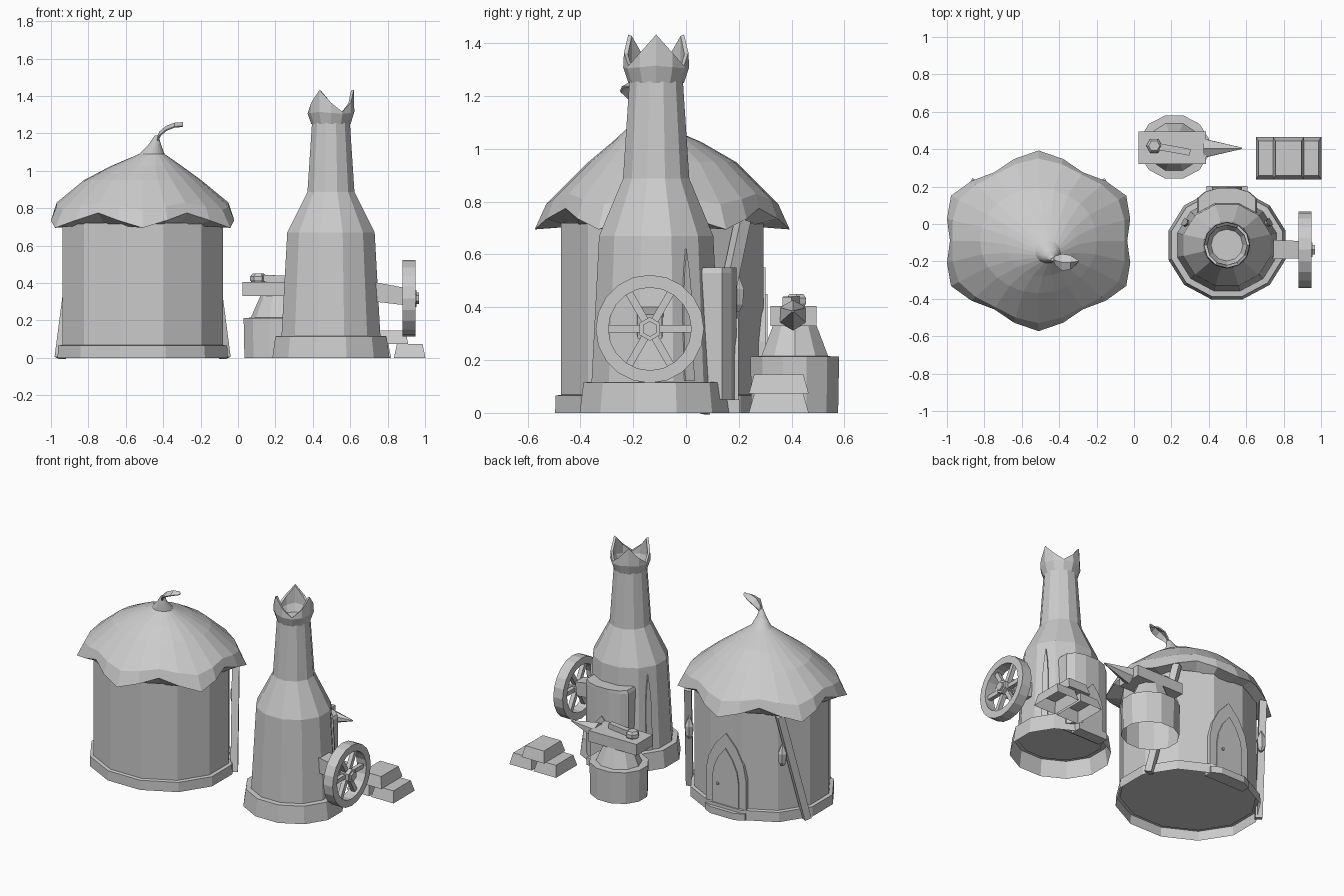
import bpy, bmesh, math
from math import sin, cos, pi, radians
from mathutils import Vector, Matrix

cube = bpy.data.objects.get("Cube")
if cube:
    bpy.data.objects.remove(cube, do_unlink=True)

mat = bpy.data.materials.new("plain_grey")
mat.use_nodes = True
GREY = (0.6, 0.6, 0.6, 1)
mat.diffuse_color = GREY
mat.node_tree.nodes["Principled BSDF"].inputs["Base Color"].default_value = GREY


def finish(name, bm):
    bmesh.ops.recalc_face_normals(bm, faces=bm.faces)
    me = bpy.data.meshes.new(name)
    bm.to_mesh(me)
    bm.free()
    me.materials.append(mat)
    ob = bpy.data.objects.new(name, me)
    bpy.context.collection.objects.link(ob)
    return ob


def ring(center, n, r, z, sx=1.0, turn=0.0):
    """Horizontal ring of points, stretched along x."""
    return [Vector((center[0] + sx * r * cos(turn + 2 * pi * i / n),
                    center[1] + r * sin(turn + 2 * pi * i / n), z)) for i in range(n)]


def loft(name, rings, cap_a=True, cap_b=True, closed=False):
    """Skin a list of equal rings; closed joins the last ring to the first."""
    bm = bmesh.new()
    vs = [[bm.verts.new(p) for p in r] for r in rings]
    pairs = list(zip(vs, vs[1:])) + ([(vs[-1], vs[0])] if closed else [])
    for a, b in pairs:
        for i in range(len(a)):
            j = (i + 1) % len(a)
            bm.faces.new((a[i], a[j], b[j], b[i]))
    if cap_a and not closed:
        bm.faces.new(vs[0])
    if cap_b and not closed:
        bm.faces.new(vs[-1])
    return finish(name, bm)


def box(name, lo, hi, taper=1.0, bottom=True):
    """Box from corner to corner, with its top shrunk by taper."""
    c = [(lo[k] + hi[k]) / 2 for k in range(2)]
    rings = []
    for z, s in ((lo[2], 1), (hi[2], taper)):
        hx, hy = (hi[0] - lo[0]) / 2 * s, (hi[1] - lo[1]) / 2 * s
        rings.append([Vector((c[0] + a * hx, c[1] + b * hy, z))
                      for a, b in ((-1, -1), (1, -1), (1, 1), (-1, 1))])
    return loft(name, rings, cap_a=bottom)


def beam(name, a, b, wa, wb=None, n=4):
    """Straight bar between two points, optionally tapered."""
    a, b = Vector(a), Vector(b)
    wb = wa if wb is None else wb
    q = (b - a).to_track_quat('Z', 'Y')
    rings = [[p + q @ Vector((w * cos(t), w * sin(t), 0))
              for t in (2 * pi * (i + 0.5) / n for i in range(n))]
             for p, w in ((a, wa), (b, wb))]
    return loft(name, rings)


def arch(name, center, angle, half, base, spring, top, depth, lean=0.0):
    """Pointed arch slab standing upright and facing the given angle."""
    side = [(half * x, spring + (top - spring) * z)
            for x, z in ((1, 0), (0.87, 0.35), (0.52, 0.7))]
    prof = [(half, base)] + side + [(0, top)] + [(-x, z) for x, z in reversed(side)] + [(-half, base)]
    m = Matrix.Translation(center) @ Matrix.Rotation(angle, 4, 'Z')
    rings = [[m @ Vector((d - lean * z, x, z)) for x, z in prof] for d in (-0.04, depth)]
    return loft(name, rings)


# ---------- round hut ----------
HUT, SX, T = (-0.51, -0.09), 1.12, radians(15)
loft("hut_wall", [ring(HUT, 12, 0.397, z, SX, T) for z in (0.06, 0.72)], cap_b=False)
loft("hut_footing", [ring(HUT, 12, r, z, SX, T) for r, z in
                     ((0.42, 0), (0.418, 0.065), (0.39, 0.07))], cap_a=False, cap_b=False)


# scalloped roof: six drooping points, with the peak pulled to one side
def roof_ring(r, z, dx=0, dy=0, scallop=0.0):
    pts = []
    for i in range(24):
        t = 2 * pi * i / 24
        k = 0.5 - 0.5 * cos(6 * (t - pi / 2))
        rr = r - 0.06 * scallop * k
        pts.append(Vector((HUT[0] + dx + SX * rr * cos(t), HUT[1] + dy + rr * sin(t),
                           z + 0.08 * scallop * k)))
    return pts


loft("hut_roof", [roof_ring(0.36, 0.705), roof_ring(0.483, 0.695, scallop=1),
                  roof_ring(0.44, 0.79, scallop=0.5), roof_ring(0.28, 0.95),
                  roof_ring(0.17, 1.025, 0.02, -0.02), roof_ring(0.06, 1.09, 0.05, -0.06),
                  roof_ring(0.03, 1.14, 0.065, -0.085), roof_ring(0.008, 1.19, 0.075, -0.1)])

# curled leaf on the roof peak
bm = bmesh.new()
rows = []
for p, w in (((-0.435, -0.19, 1.18), 0.008), ((-0.42, -0.195, 1.21), 0.025),
             ((-0.385, -0.205, 1.24), 0.045), ((-0.34, -0.205, 1.257), 0.038),
             ((-0.295, -0.2, 1.26), 0.004)):
    rows.append([bm.verts.new(Vector(p) + Vector((0, s * w, -0.02 * abs(s)))) for s in (-1, 0, 1)])
for a, b in zip(rows, rows[1:]):
    for i in range(2):
        bm.faces.new((a[i], b[i], b[i + 1], a[i + 1]))
leaf = finish("roof_leaf", bm)
leaf.modifiers.new("thickness", 'SOLIDIFY').thickness = 0.008

# arched door, knob and step at the back
door_spot = (HUT[0], HUT[1] + 0.383, 0)
arch("door_frame", door_spot, pi / 2, 0.15, 0.03, 0.27, 0.55, 0.008)
arch("door", door_spot, pi / 2, 0.1, 0.03, 0.23, 0.45, 0.015)
beam("door_knob", (HUT[0] + 0.055, 0.3, 0.2), (HUT[0] + 0.055, 0.318, 0.2), 0.01, n=6)
step = [(-0.15, 0.34), (0.15, 0.34), (0.15, 0.4), (0.09, 0.43), (-0.09, 0.43), (-0.15, 0.4)]
loft("door_step", [[Vector((HUT[0] + x, HUT[1] + y, z)) for x, y in step] for z in (0, 0.045)])

# props leaning along the wall, with hanging lanterns
for s, side in ((-1, "right"), (1, "left")):
    foot = Vector((HUT[0] + s * 0.44, HUT[1] + 0.15, 0.0))
    top = Vector((HUT[0] + s * 0.345, HUT[1] + 0.305, 0.73))
    beam(side + "_prop", foot, top, 0.032)
    c = (HUT[0] + s * 0.35, HUT[1] + 0.283)
    loft(side + "_lantern", [ring(c, 6, r, z) for r, z in
                             ((0.012, 0.385), (0.026, 0.41), (0.03, 0.47), (0.015, 0.505), (0.004, 0.525))])
    beam(side + "_lantern_hook", (c[0], c[1], 0.52), foot.lerp(top, 0.75), 0.007)

# ---------- furnace tower ----------
TOW, TX = (0.497, -0.113), 1.08
loft("tower_footing", [ring(TOW, 12, r, z, TX, T) for r, z in
                       ((0.3, 0), (0.285, 0.115), (0.25, 0.118))], cap_a=False, cap_b=False)
loft("tower_body", [ring(TOW, 12, r, z, TX if r > 0.15 else 1.0, T) for r, z in
                    ((0.254, 0.105), (0.224, 0.67), (0.13, 0.887), (0.105, 1.255))])


# crown with three outward spikes
def crown_ring(r, low, spike=0.0):
    pts = ring(TOW, 12, r, low)
    for i, p in enumerate(pts):
        p.z += spike * (1.0, 0.42, 0.0, 0.42)[i % 4]
    return pts


loft("chimney_crown", [crown_ring(0.105, 1.25), crown_ring(0.125, 1.305, 0.01),
                       crown_ring(0.122, 1.315, 0.118), crown_ring(0.107, 1.31, 0.118),
                       crown_ring(0.105, 1.295, 0.02), crown_ring(0.085, 1.26)], cap_a=False)

# rounded stoking hatch at the back, with an arched door and a sill
hatch = [(-0.16, 0.17), (0.16, 0.17), (0.16, 0.25), (0.12, 0.285),
         (0.05, 0.305), (-0.05, 0.305), (-0.12, 0.285), (-0.16, 0.25)]
loft("stoking_hatch", [[Vector((TOW[0] + x * k, TOW[1] + y, z)) for x, y in hatch]
                       for z, k in ((0.05, 1), (0.53, 1), (0.55, 0.95))])
arch("stoking_door", (TOW[0], TOW[1] + 0.3, 0), pi / 2, 0.08, 0.05, 0.2, 0.36, 0.012)
box("stoking_sill", (TOW[0] - 0.11, TOW[1] + 0.24, 0), (TOW[0] + 0.11, TOW[1] + 0.315, 0.05))
for a, side in ((30, "left"), (150, "right")):
    a = radians(a)
    spot = (TOW[0] + 0.258 * cos(a), TOW[1] + 0.242 * sin(a), 0)
    arch(side + "_vent", spot, a, 0.02, 0.12, 0.35, 0.62, 0.02, lean=0.05)

# spoked wheel on an axle
WY, WZ = -0.137, 0.318


def wheel_ring(r, x, n=20):
    return [Vector((x, WY + r * cos(2 * pi * i / n), WZ + r * sin(2 * pi * i / n))) for i in range(n)]


loft("wheel_rim", [wheel_ring(r, x) for r, x in
                   ((0.205, 0.88), (0.205, 0.95), (0.157, 0.95), (0.157, 0.88))], closed=True)
for i in range(6):
    t = i * pi / 3
    d = Vector((0, cos(t), sin(t)))
    c = Vector((0.915, WY, WZ))
    beam("wheel_spoke", c + d * 0.03, c + d * 0.165, 0.02)
beam("wheel_hub", (0.885, WY, WZ), (0.955, WY, WZ), 0.045, n=6)
beam("wheel_hub_cap", (0.955, WY, WZ), (0.968, WY, WZ), 0.03, n=6)
beam("wheel_axle", (0.68, WY, 0.36), (0.89, WY, 0.328), 0.075, 0.065)

# ---------- anvil on a stump ----------
ANV = (0.215, 0.412)
loft("stump", [ring(ANV, 12, r, z, 1.1, T) for r, z in
               ((0.17, 0), (0.174, 0.213), (0.13, 0.215))], cap_a=False)
loft("anvil_foot", [ring(ANV, 10, r, z, 1.1) for r, z in ((0.135, 0.21), (0.085, 0.335))])
box("anvil_block", (0.025, 0.32, 0.33), (0.385, 0.495, 0.405))
beam("anvil_horn", (0.375, 0.405, 0.37), (0.578, 0.405, 0.385), 0.058, 0.004, n=6)
loft("hammer_head", [ring((0.108, 0.418), 6, r, z) for r, z in
                     ((0.035, 0.403), (0.043, 0.415), (0.043, 0.435), (0.03, 0.45))])
beam("hammer_handle", (0.12, 0.416, 0.425), (0.3, 0.383, 0.422), 0.025)

# ---------- stacked ingots ----------
for name, x, z in (("lower_ingot", 0.735, 0), ("lower_ingot", 0.918, 0), ("upper_ingot", 0.826, 0.073)):
    box(name, (x - 0.084, 0.238, z), (x + 0.084, 0.465, z + 0.073), taper=0.82, bottom=z > 0)
